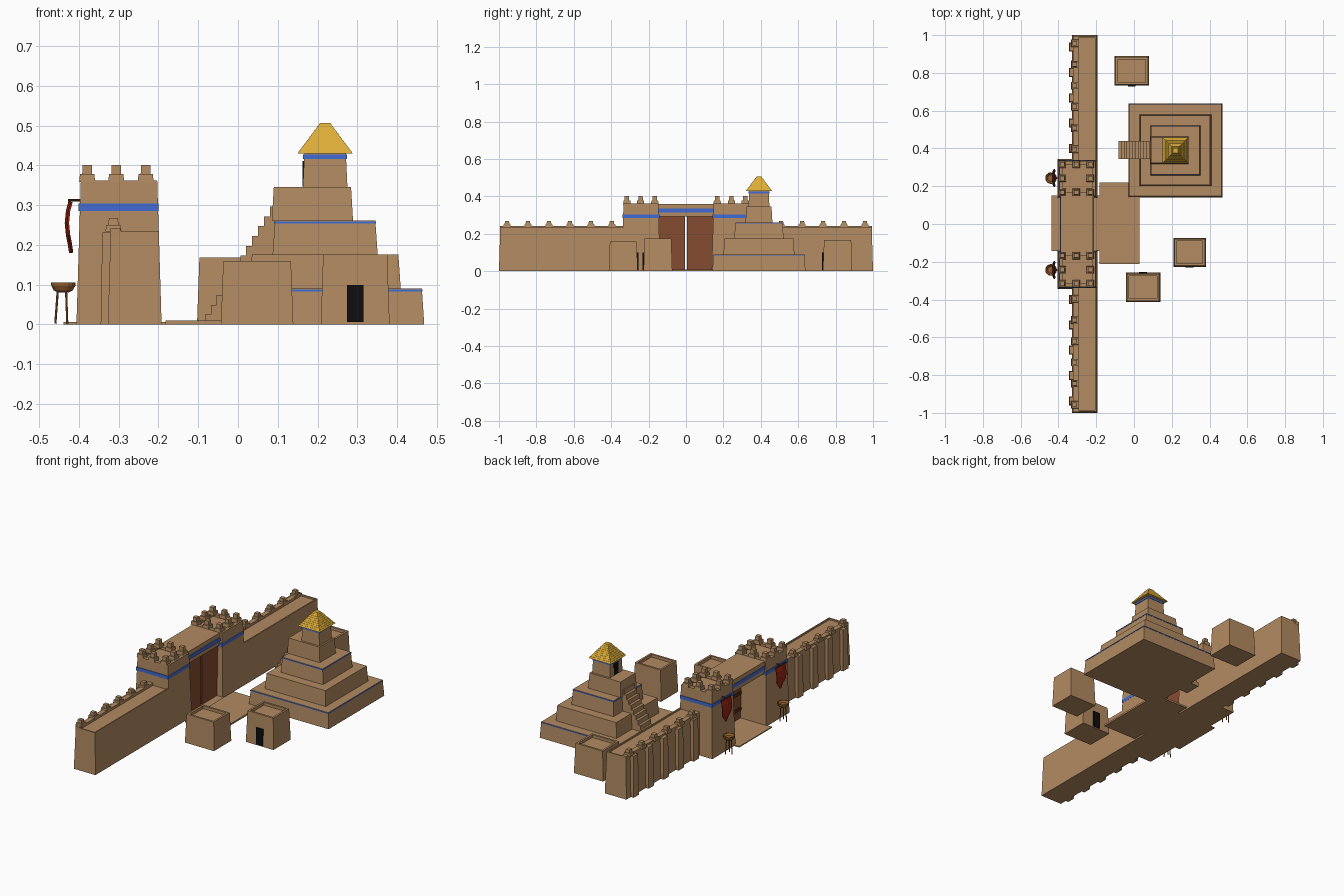
import bpy, bmesh, math
from mathutils import Vector

if "Cube" in bpy.data.objects:
    bpy.data.objects.remove(bpy.data.objects["Cube"])


def mat(name, r, g, b):
    m = bpy.data.materials.new(name)
    lin = [((c / 255 + 0.055) / 1.055) ** 2.4 for c in (r, g, b)]
    m.diffuse_color = (*lin, 1)
    m.use_nodes = True
    m.node_tree.nodes["Principled BSDF"].inputs["Base Color"].default_value = m.diffuse_color
    return m


SAND = mat("mudbrick", 178, 139, 97)
BLUE = mat("blue_glaze", 66, 108, 212)
GOLD = mat("gold_roof", 220, 172, 56)
WOOD = mat("door_wood", 134, 76, 48)
DARK = mat("dark_wood", 82, 46, 30)
RED = mat("red_cloth", 150, 36, 20)
BLACK = mat("dark_opening", 14, 14, 16)
BRONZE = mat("bronze", 150, 96, 46)


def finish(bm, name, m):
    bmesh.ops.recalc_face_normals(bm, faces=bm.faces)
    me = bpy.data.meshes.new(name)
    bm.to_mesh(me)
    bm.free()
    me.materials.append(m)
    ob = bpy.data.objects.new(name, me)
    bpy.context.collection.objects.link(ob)
    return ob


def add_box(bm, x, y, z, taper=0.0, rim=0.0, drop=0.0, bevel=0.0):
    """Box from ranges; top shrinks by taper, optional sunken roof with a rim."""
    b = [bm.verts.new((px, py, z[0])) for px, py in
         ((x[0], y[0]), (x[1], y[0]), (x[1], y[1]), (x[0], y[1]))]
    t = taper
    u = [bm.verts.new((px, py, z[1])) for px, py in
         ((x[0] + t, y[0] + t), (x[1] - t, y[0] + t), (x[1] - t, y[1] - t), (x[0] + t, y[1] - t))]
    bm.faces.new(b[::-1])
    top = bm.faces.new(u)
    for i in range(4):
        j = (i + 1) % 4
        bm.faces.new((b[i], b[j], u[j], u[i]))
    if rim:
        bm.normal_update()
        bmesh.ops.inset_region(bm, faces=[top], thickness=rim)
        res = bmesh.ops.extrude_face_region(bm, geom=[top])
        bmesh.ops.translate(bm, vec=(0, 0, -drop),
                            verts=[v for v in res["geom"] if isinstance(v, bmesh.types.BMVert)])
        if top.is_valid:
            bmesh.ops.delete(bm, geom=[top], context="FACES_ONLY")


def box(name, x, y, z, m=SAND, **kw):
    bm = bmesh.new()
    add_box(bm, x, y, z, **kw)
    return finish(bm, name, m)


def around(c, h):
    return (c - h, c + h)


def ys(s, a, b):
    """y range mirrored to side s"""
    return tuple(sorted((s * a, s * b)))


def merlons(name, spots, z, h):
    """Two-stepped battlements"""
    bm = bmesh.new()
    for px, py in spots:
        add_box(bm, around(px, .020), around(py, .020), (z - .004, z + h * .42), taper=.002)
        add_box(bm, around(px, .0125), around(py, .0125), (z + h * .42, z + h), taper=.001)
    finish(bm, name, SAND)


def rod(bm, a, b, r, n=8):
    a, b = Vector(a), Vector(b)
    d = b - a
    M = d.to_track_quat('Z', 'Y').to_matrix().to_4x4()
    M.translation = (a + b) / 2
    bmesh.ops.create_cone(bm, cap_ends=True, segments=n, radius1=r, radius2=r,
                          depth=d.length, matrix=M)


for s, side in ((1, "north"), (-1, "south")):
    # Curtain wall with parapet, pilasters and battlements
    box(side + "_wall", (-.327, -.192), ys(s, .32, 1.0), (0, .235), taper=.007, rim=.01, drop=.008)
    box(side + "_parapet", (-.322, -.295), ys(s, .33, .994), (.22, .241))
    bm = bmesh.new()
    for i in range(5):
        add_box(bm, (-.345, -.31), around(s * (.40 + .134 * i), .024), (0, .231), taper=.004)
    finish(bm, side + "_pilasters", SAND)
    merlons(side + "_wall_merlons", [(-.313, s * (.396 + .1122 * i)) for i in range(6)], .238, .03)

    # Gate tower
    box(side + "_tower", (-.406, -.192), ys(s, .137, .345), (0, .362), taper=.011, rim=.028, drop=.014)
    box(side + "_tower_band", (-.4005, -.2), ys(s, .142, .3395), (.285, .304), BLUE)
    merlons(side + "_tower_merlons",
            [(px, s * py) for px in (-.379, -.306, -.232) for py in (.167, .243, .316)
             if (px, py) != (-.306, .243)], .362, .039)

    # Gate leaf with crossbars
    box(side + "_door", (-.245, -.228), ys(s, .006, .145), (.006, .292), WOOD)
    bm = bmesh.new()
    for z in (.06, .15, .24):
        add_box(bm, (-.249, -.244), ys(s, .01, .143), around(z, .009))
    finish(bm, side + "_door_bars", DARK)

    # Hanging banner: a pointed, gently billowing strip
    bm = bmesh.new()
    rows = [(.308, -.421, .042), (.285, -.427, .042), (.255, -.430, .041),
            (.225, -.427, .040), (.205, -.423, .022), (.18, -.419, .002)]
    cols = (-1, -.5, 0, .5, 1)
    grid = [[bm.verts.new((x - .003 * math.cos(c * 3), s * .243 + c * w, z)) for c in cols]
            for z, x, w in rows]
    for r0, r1 in zip(grid, grid[1:]):
        for i in range(4):
            bm.faces.new((r0[i], r0[i + 1], r1[i + 1], r1[i]))
    ob = finish(bm, side + "_banner", RED)
    sol = ob.modifiers.new("thickness", 'SOLIDIFY')
    sol.thickness, sol.offset = .005, 0
    bm = bmesh.new()
    rod(bm, (-.39, s * .243, .312), (-.427, s * .243, .312), .003)
    rod(bm, (-.422, s * .243 - .047, .312), (-.422, s * .243 + .047, .312), .003)
    finish(bm, side + "_banner_pole", DARK)

    # Brazier: lathed bowl on three splayed legs
    bm = bmesh.new()
    cx, cy, n = -.439, s * .243, 16
    prof = [(.012, .08), (.024, .086), (.030, .097), (.031, .105), (.027, .105), (.018, .096)]
    rings = [[bm.verts.new((cx + r * math.cos(2 * math.pi * k / n),
                            cy + r * math.sin(2 * math.pi * k / n), z)) for k in range(n)]
             for r, z in prof]
    for r0, r1 in zip(rings, rings[1:]):
        for k in range(n):
            bm.faces.new((r0[k], r0[(k + 1) % n], r1[(k + 1) % n], r1[k]))
    bm.faces.new(rings[0])
    bm.faces.new(rings[-1])
    for k in range(3):
        c, d = math.cos(2 * math.pi * k / 3 + math.pi), math.sin(2 * math.pi * k / 3 + math.pi)
        rod(bm, (cx + .014 * c, cy + .014 * d, .085), (cx + .02 * c, cy + .02 * d, .002), .0028)
    finish(bm, side + "_brazier", BRONZE)

# Lintel over the gate and its glazed stripe
box("gate_lintel", (-.388, -.217), (-.155, .155), (.292, .36))
box("gate_lintel_band", (-.391, -.213), (-.151, .151), (.315, .335), BLUE)

# Paving
box("gate_paving", (-.438, -.18), (-.142, .15), (0, .006))
box("court_paving", (-.182, .03), (-.212, .22), (0, .01))

# Stepped temple tiers
CX, CY = .219, .39
tiers = [(.249, 0, .09), (.19, .09, .176), (.132, .176, .261), (.07, .261, .346)]
for i, (h, z0, z1) in enumerate(tiers):
    if i == 3:
        x = (.085, .289)
        box("temple_tier_4", x, around(CY, .072), (z0, z1), taper=.005)
    else:
        box(f"temple_tier_{i + 1}", around(CX, h), around(CY, h), (z0, z1), taper=.006)
for i in (0, 2):
    h, z0, z1 = tiers[i]
    box(f"temple_tier_{i + 1}_band", around(CX, h - .004), around(CY, h - .004),
        (z1 - .007, z1 - .002), BLUE)

# Stairway up the gate side
bm = bmesh.new()
for k in range(14):
    add_box(bm, (-.083 + k * .0148, .16), (.345, .44), (k * .0247, (k + 1) * .0247))
finish(bm, "temple_stairs", SAND)

# Shrine, doorway, glazed band and ribbed gold roof
box("shrine", around(CX, .056), around(CY, .056), (.346, .43), taper=.004)
box("shrine_door", (.162, .17), around(CY, .02), (.347, .411), BLACK)
box("shrine_band", around(CX, .0555), around(CY, .0555), (.416, .427), BLUE)
bm = bmesh.new()
N = 9
for k in range(N):
    h = .069 - .057 * k / N
    add_box(bm, around(CX, h), around(CY, h), (.43 + .076 * k / N, .43 + .076 * (k + 1) / N),
            taper=.057 / N - .0012)
finish(bm, "shrine_roof", GOLD)

# Flat-roofed houses with parapets, each with one doorway
houses = [("house_north", (-.103, .079), (.732, .889), .168, -1),
          ("house_east", (.208, .381), (-.227, -.073), .176, -1),
          ("house_south", (-.043, .139), (-.413, -.258), .16, 1)]
for name, x, y, h, d in houses:
    box(name, x, y, (0, h), taper=.006, rim=.016, drop=.016)
    yd = y[0] if d < 0 else y[1]
    mid = (x[0] + x[1]) / 2
    box(name + "_door", around(mid, .021), around(yd, .0045), (.006, .099), BLACK)
